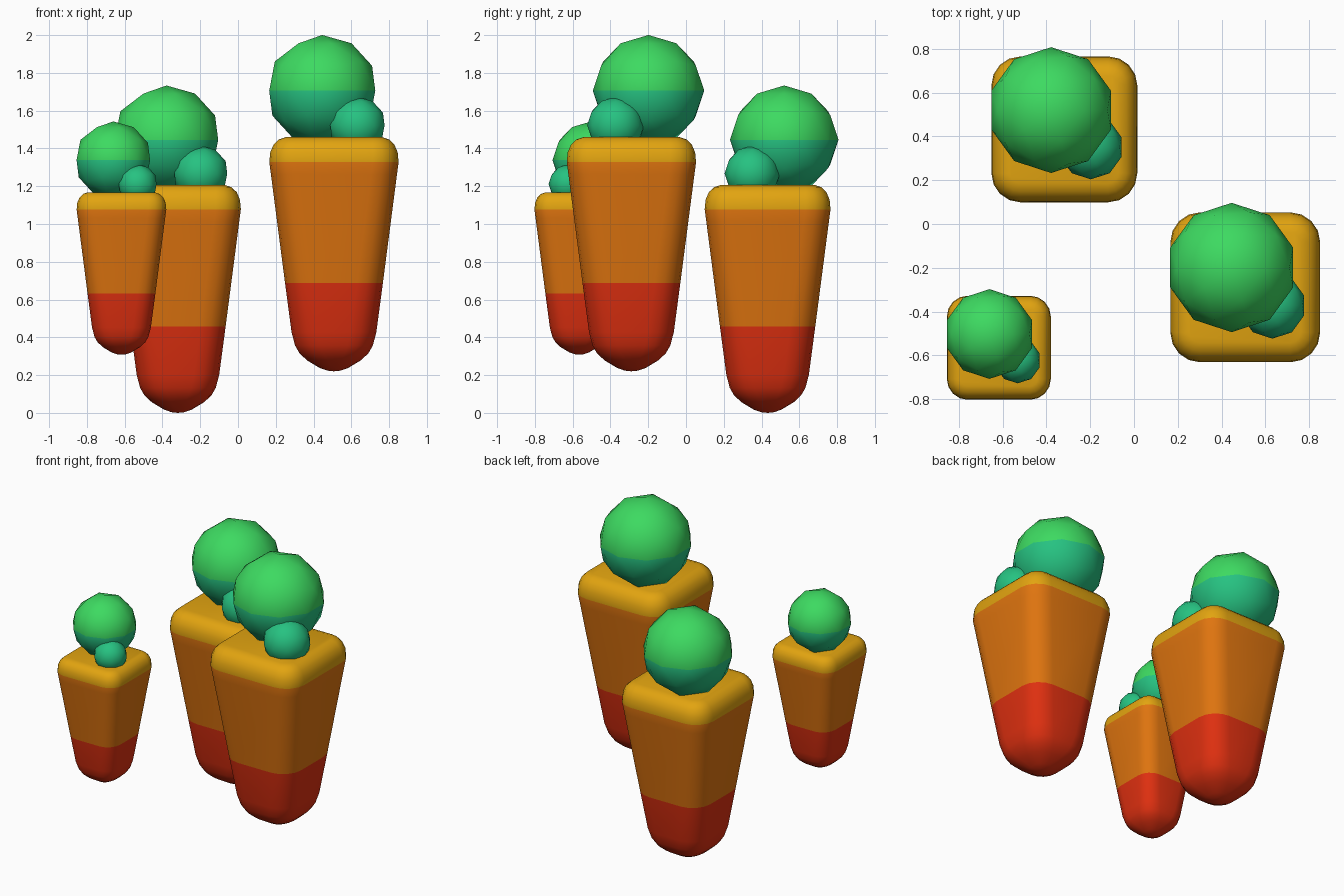
import bpy, bmesh, math
from mathutils import Vector

if "Cube" in bpy.data.objects:
    bpy.data.objects.remove(bpy.data.objects["Cube"])


def material(name, r, g, b):
    m = bpy.data.materials.new(name)
    lin = [((c / 255 + 0.055) / 1.055) ** 2.4 for c in (r, g, b)]
    m.diffuse_color = (*lin, 1)
    m.use_nodes = True
    m.node_tree.nodes["Principled BSDF"].inputs["Base Color"].default_value = m.diffuse_color
    return m


RED = material("red", 224, 48, 16)
ORANGE = material("orange", 224, 117, 15)
YELLOW = material("yellow", 226, 164, 16)
GREEN = material("green", 61, 218, 97)
TEAL = material("teal", 38, 194, 129)

RED_TOP, ORANGE_TOP = 0.378, 0.893
# body profile in unit height: (half width, corner radius, height)
PROFILE = [
    (0.028, 0.024, 0.003), (0.060, 0.050, 0.014), (0.115, 0.085, 0.047),
    (0.147, 0.100, 0.077), (0.166, 0.108, 0.110), (0.181, 0.110, 0.167),
    (0.209, 0.110, RED_TOP), (0.269, 0.110, 0.840), (0.276, 0.110, ORANGE_TOP),
    (0.272, 0.106, 0.935), (0.258, 0.092, 0.968), (0.235, 0.069, 0.990),
    (0.205, 0.040, 1.0),
]


def finish(name, bm, mats):
    bmesh.ops.recalc_face_normals(bm, faces=bm.faces)
    for f in bm.faces:
        f.smooth = True
    me = bpy.data.meshes.new(name)
    bm.to_mesh(me)
    bm.free()
    for m in mats:
        me.materials.append(m)
    ob = bpy.data.objects.new(name, me)
    bpy.context.collection.objects.link(ob)


def ring(half, r, z, seg=4):
    """Rounded square outline."""
    pts = []
    for q in range(4):
        mid = math.radians(45 + 90 * q)
        cx = math.copysign(half - r, math.cos(mid))
        cy = math.copysign(half - r, math.sin(mid))
        for i in range(seg + 1):
            a = math.radians(90 * q + 90 * i / seg)
            pts.append(Vector((cx + r * math.cos(a), cy + r * math.sin(a), z)))
    return pts


def body(name, origin, s):
    bm = bmesh.new()
    rings = [[bm.verts.new(origin + p * s) for p in ring(*row)] for row in PROFILE]
    n = len(rings[0])
    for a, b in zip(rings, rings[1:]):
        for i in range(n):
            j = (i + 1) % n
            bm.faces.new((a[i], a[j], b[j], b[i]))
    bm.faces.new(rings[-1])
    tip = bm.verts.new(origin)
    for i in range(n):
        bm.faces.new((tip, rings[0][(i + 1) % n], rings[0][i]))
    # colour bands by height
    for f in bm.faces:
        h = (f.calc_center_median().z - origin.z) / s
        f.material_index = 0 if h < RED_TOP else 1 if h < ORANGE_TOP else 2
    finish(name, bm, [RED, ORANGE, YELLOW])


def ball(name, centre, radius, mats):
    bm = bmesh.new()
    bmesh.ops.create_icosphere(bm, subdivisions=2, radius=radius)
    for f in bm.faces:
        if len(mats) > 1 and f.calc_center_median().z > 0:
            f.material_index = 1
    bmesh.ops.translate(bm, verts=bm.verts, vec=centre)
    finish(name, bm, mats)


# three floating islands: position of the lowest point, height
ISLANDS = {
    "back": (Vector((-0.318, 0.432, 0.0)), 1.207),
    "right": (Vector((0.508, -0.289, 0.22)), 1.24),
    "front": (Vector((-0.617, -0.565, 0.308)), 0.86),
}
for label, (o, s) in ISLANDS.items():
    body(label + "_island", o, s)
    ball(label + "_tree", o + Vector((-0.05, 0.073, 1.198)) * s, 0.238 * s, [TEAL, GREEN])
    ball(label + "_bush", o + Vector((0.10, -0.067, 1.05)) * s, 0.122 * s, [TEAL])
